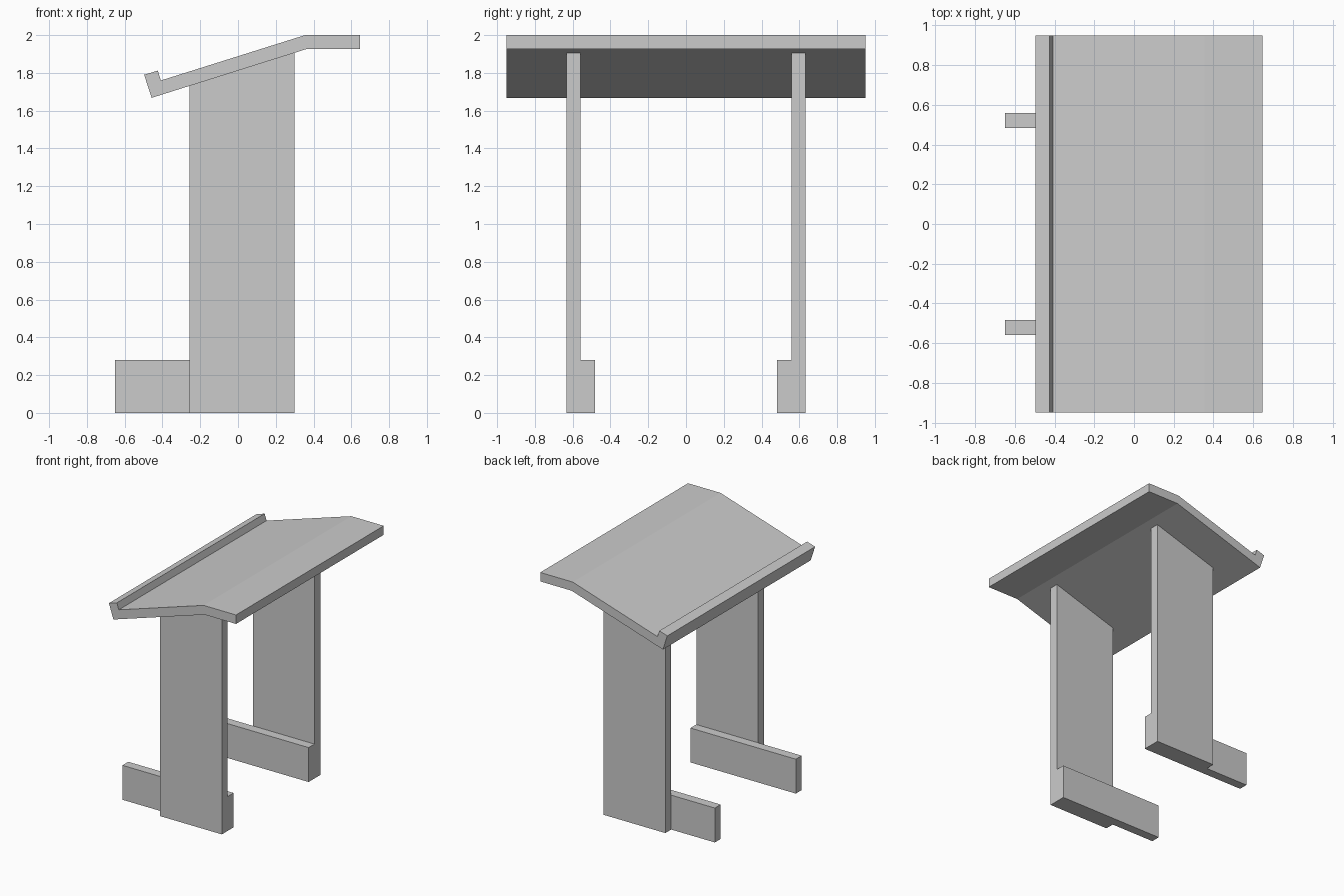
import bpy
import bmesh
from mathutils import Vector

cube = bpy.data.objects.get("Cube")
if cube:
    bpy.data.objects.remove(cube, do_unlink=True)

# Single plain grey
grey = bpy.data.materials.new("light_grey")
grey.use_nodes = True
colour = (0.6, 0.6, 0.6, 1)
grey.diffuse_color = colour
grey.node_tree.nodes["Principled BSDF"].inputs["Base Color"].default_value = colour


def extrude_profile(name, profile, y0, y1):
    """Extrude an (x, z) outline along y from y0 to y1."""
    bm = bmesh.new()
    face = bm.faces.new([bm.verts.new((x, y0, z)) for x, z in profile])
    result = bmesh.ops.extrude_face_region(bm, geom=[face])
    moved = [v for v in result["geom"] if isinstance(v, bmesh.types.BMVert)]
    bmesh.ops.translate(bm, verts=moved, vec=Vector((0, y1 - y0, 0)))
    bmesh.ops.recalc_face_normals(bm, faces=bm.faces)
    mesh = bpy.data.meshes.new(name)
    bm.to_mesh(mesh)
    bm.free()
    mesh.materials.append(grey)
    obj = bpy.data.objects.new(name, mesh)
    bpy.context.collection.objects.link(obj)
    return obj


# Sloping desk top with a flat rear shelf and a raised lip
top_profile = [(-0.457, 1.668), (0.365, 1.927), (0.647, 1.927), (0.647, 2.0),
               (0.355, 2.0), (-0.408, 1.76), (-0.425, 1.812), (-0.497, 1.79)]
extrude_profile("desk_top", top_profile, -0.95, 0.95)

# Upright panels meet the underside of the slope; feet sit on their inner faces
post_profile = [(-0.257, 0), (0.298, 0), (0.298, 1.906), (-0.257, 1.731)]
foot_profile = [(-0.65, 0), (0.298, 0), (0.298, 0.28), (-0.65, 0.28)]
for side, s in (("front", -1), ("back", 1)):
    extrude_profile(side + "_post", post_profile, s * 0.558, s * 0.633)
    extrude_profile(side + "_foot", foot_profile, s * 0.483, s * 0.558)
